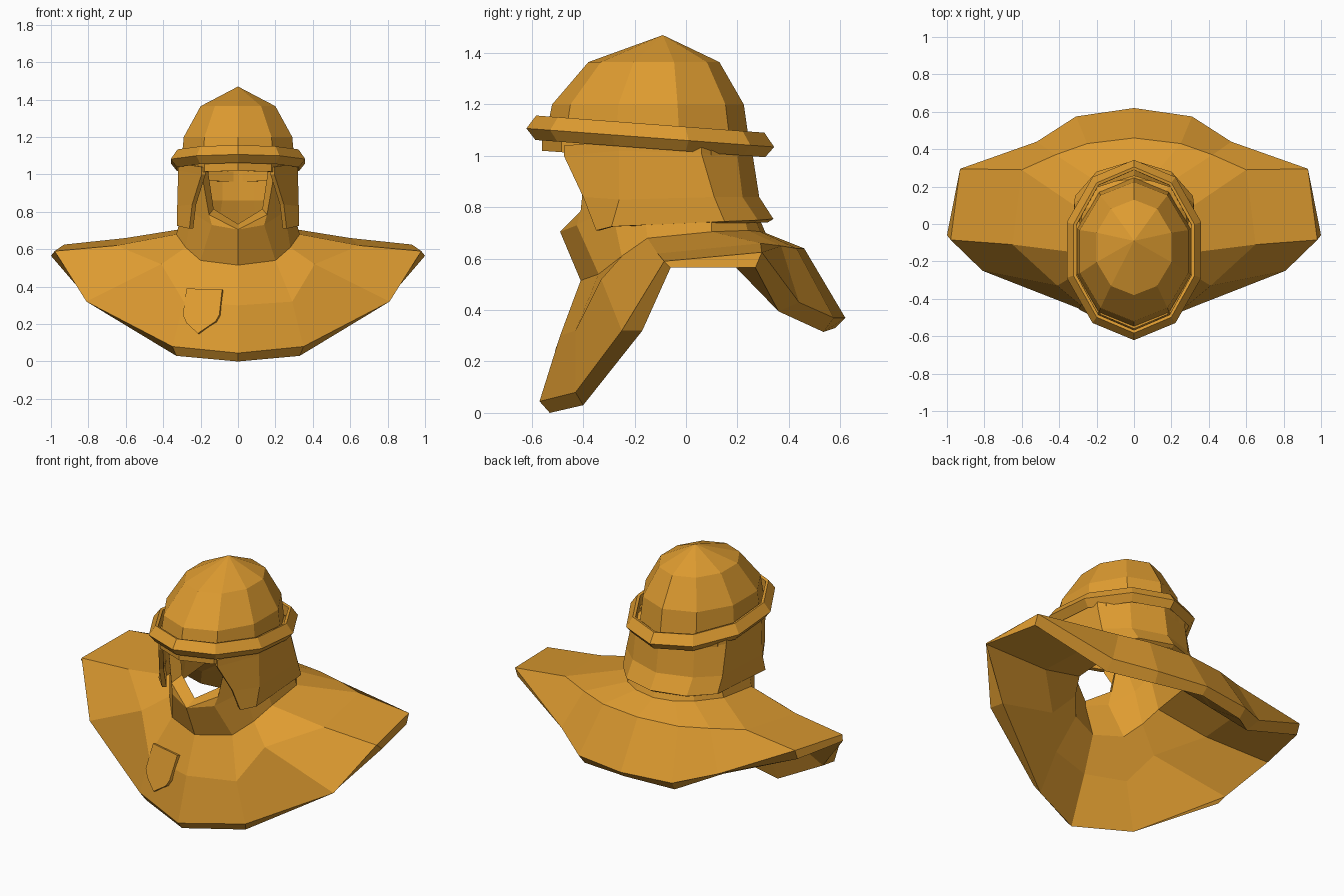
import bpy, bmesh, math
from mathutils import Vector
from mathutils.bvhtree import BVHTree

old = bpy.data.objects.get("Cube")
if old:
    bpy.data.objects.remove(old, do_unlink=True)

GOLD = (0.73, 0.33, 0.03, 1)
gold = bpy.data.materials.new("warm_gold")
gold.use_nodes = True
gold.diffuse_color = GOLD
gold.node_tree.nodes["Principled BSDF"].inputs["Base Color"].default_value = GOLD


def finish(name, bm):
    """Turn a bmesh into a flat shaded, coloured object."""
    mesh = bpy.data.meshes.new(name)
    bm.to_mesh(mesh)
    bm.free()
    mesh.materials.append(gold)
    obj = bpy.data.objects.new(name, mesh)
    bpy.context.collection.objects.link(obj)
    return obj


def loft(name, rows, thickness=0):
    """Skin half rings that run front to back, then mirror them across x."""
    bm = bmesh.new()
    grid = [[bm.verts.new(p) for p in row] for row in rows]
    for low, high in zip(grid, grid[1:]):
        for corners in zip(low, low[1:], high[1:], high):
            bm.faces.new(corners)
    bmesh.ops.remove_doubles(bm, verts=bm.verts[:], dist=0.0005)
    obj = finish(name, bm)
    mirror = obj.modifiers.new("mirror", "MIRROR")
    mirror.use_clip = True
    if thickness:
        shell = obj.modifiers.new("shell", "SOLIDIFY")
        shell.thickness = thickness
        shell.offset = -1
    return obj


def half_ring(rx, ry, cy, z, slope=0):
    """Half of a ten sided oval; z is its height at the front."""
    points = []
    for k in range(6):
        a = math.radians(36 * k)
        y = -ry * math.cos(a)
        points.append((rx * math.sin(a), cy + y, z - slope * (y + ry)))
    return points


def shrink(row, scale, drop):
    return [(x * scale, y * scale, z - drop) for x, y, z in row]


# Hood with an open face
chin = [(0, -.49, .705), (.14, -.425, .73), (.25, -.29, .8), (.28, -.17, .86),
        (.28, .1, .86), (.19, .2, .86), (.1, .23, .86), (0, .24, .86)]
face_rim = [chin[0], (.155, -.41, .785), (.2, -.385, 1.04)]
crown = face_rim + [(x, y, 1.04) for x, y, z in chin[3:]]

# Mantle rings, from the collar down to the hem and back underneath
collar = [(0, -.41, .515), (.2, -.34, .54), (.28, -.25, .61), (.33, -.15, .68),
          (.32, .1, .705), (.22, .24, .71), (.13, .29, .705), (0, .31, .7)]
middle = [(0, -.49, .3), (.29, -.43, .32), (.41, -.33, .52), (.65, -.11, .62),
          (.6, .29, .66), (.42, .37, .65), (.25, .43, .64), (0, .46, .64)]
hem_top = [(0, -.57, .045), (.35, -.43, .08), (.81, -.25, .32), (.98, -.085, .59),
           (.93, .295, .625), (.52, .44, .43), (.31, .575, .37), (0, .62, .37)]
hem_low = [(0, -.53, 0), (.33, -.4, .03), (.79, -.17, .32), (1, -.06, .565),
           (.93, .27, .565), (.5, .36, .395), (.3, .535, .315), (0, .58, .33)]
lining = [(0, -.42, .28), (.25, -.36, .3), (.36, -.26, .46), (.57, -.07, .57),
          (.55, .22, .575), (.38, .2, .56), (.2, .33, .58), (0, .36, .58)]

# Hood and mantle are one thick skin, so the rings run inside, round the hem and up
inner_crown = shrink(crown, .84, -.03)
mantle = loft("hooded_mantle", [inner_crown, shrink(chin, .84, 0), shrink(collar, .85, .02),
                                lining, hem_low, hem_top, middle, collar,
                                chin, crown, inner_crown])

# Helmet cheek and neck guards, flared at the back
guard_low = [(.26, -.35, .71), (.325, -.29, .725), (.315, .15, .745),
             (.2, .28, .75), (0, .34, .755)]
guard_mid = [(.245, -.4, .84), (.325, -.26, .83), (.32, .11, .84),
             (.2, .22, .84), (0, .285, .84)]
guard_top = [(.195, -.475, 1), (.32, -.26, 1.02), (.31, .06, 1.01),
             (.195, .2, 1), (0, .26, 1)]
guard_rim = [(x, y, z + .04) for x, y, z in guard_top]
loft("helmet_guards", [guard_low, guard_mid, guard_top, guard_rim], .025)

# Forehead band under the brim
SLOPE = .075
loft("forehead_band", [half_ring(.305, .4, -.16, 1.02, SLOPE),
                       half_ring(.305, .4, -.16, 1.075, SLOPE)], .03)

# Brim: angled ring with a sharp outer edge
brim_profile = [(.055, -.02), (.035, -.045), (0, 0), (.038, .05), (.054, .045), (.055, -.02)]
loft("brim", [half_ring(.378 - inset, .482 - inset, -.139, 1.107 + rise, SLOPE)
              for inset, rise in brim_profile])

# Dome: ten sided, rising to a point
loft("dome", [half_ring(.32, .4, -.148, 1.07, SLOPE), half_ring(.305, .373, -.148, 1.2),
              half_ring(.21, .255, -.125, 1.365), half_ring(0, 0, -.09, 1.47)])

# Badge: small shield plate standing off the front of the mantle
bm = bmesh.new()
bm.from_mesh(mantle.data)
tree = BVHTree.FromBMesh(bm)
bm.free()
shield = [(-.275, .39), (-.295, .25), (-.275, .205), (-.215, .15),
          (-.12, .215), (-.1, .25), (-.085, .385)]
bm = bmesh.new()
front, back = [], []
for x, z in shield:
    hit = tree.ray_cast(Vector((-x, -2, z)), Vector((0, 1, 0)))[0]
    y = hit.y if hit else -.45
    front.append(bm.verts.new((x, y - .02, z)))
    back.append(bm.verts.new((x + .01, y + .01, z - .007)))
bm.faces.new(front)
bm.faces.new(back[::-1])
for i in range(len(shield)):
    bm.faces.new((front[i - 1], back[i - 1], back[i], front[i]))
bmesh.ops.recalc_face_normals(bm, faces=bm.faces[:])
finish("badge", bm)
